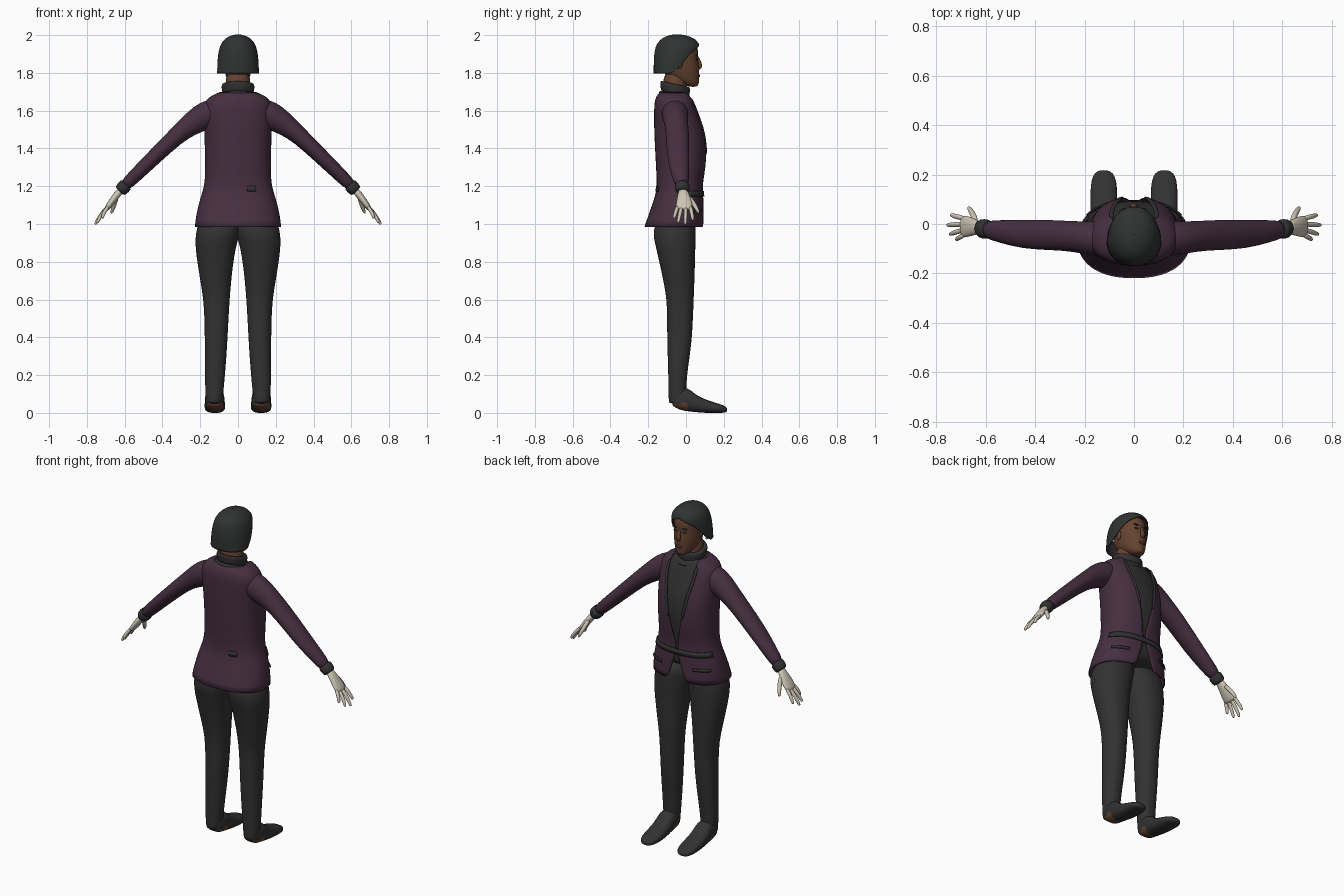
import bpy, math
from mathutils import Vector

cube = bpy.data.objects.get("Cube")
if cube:
    bpy.data.objects.remove(cube)


def material(name, rgb):
    m = bpy.data.materials.new(name)
    m.use_nodes = True
    m.diffuse_color = (*rgb, 1)
    m.node_tree.nodes["Principled BSDF"].inputs["Base Color"].default_value = (*rgb, 1)
    return m


plum = material("plum cloth", (.062, .028, .052))
black = material("charcoal cloth", (.032, .032, .032))
hair_mat = material("dark hair", (.03, .032, .032))
skin = material("brown skin", (.13, .055, .03))
lip = material("lips", (.09, .03, .022))
pale = material("pale gloves", (.6, .55, .45))


def oval(a0, a1, b0, b1, gap=0.0, n=2.0, count=28, closed=True):
    """Superellipse through the limits a0..a1, b0..b1; an open one leaves a gap at +b."""
    pts = []
    for i in range(count if closed else count + 1):
        t = gap + (2 * math.pi - 2 * gap) * i / count
        s, c = math.sin(t), math.cos(t)
        a = math.copysign(abs(s) ** (2 / n), s)
        b = math.copysign(abs(c) ** (2 / n), c)
        pts.append(((a0 + a1) / 2 + (a1 - a0) / 2 * a, (b0 + b1) / 2 + (b1 - b0) / 2 * b))
    return pts


def loft(name, rings, mat, closed=True, cap=True, mirror=False, thick=0, smooth=1):
    """Skin a list of equal rings into one smooth object."""
    k = len(rings[0])
    verts = [p for r in rings for p in r]
    faces = []
    for j in range(len(rings) - 1):
        for i in range(k if closed else k - 1):
            q = (i + 1) % k
            faces.append((j * k + i, j * k + q, (j + 1) * k + q, (j + 1) * k + i))
    if closed and cap:
        faces.append(tuple(range(k))[::-1])
        faces.append(tuple(range((len(rings) - 1) * k, len(rings) * k)))
    me = bpy.data.meshes.new(name)
    me.from_pydata(verts, [], faces)
    import bmesh
    bm = bmesh.new()
    bm.from_mesh(me)
    bmesh.ops.remove_doubles(bm, verts=bm.verts, dist=1e-5)
    bmesh.ops.recalc_face_normals(bm, faces=bm.faces)
    bm.to_mesh(me)
    bm.free()
    me.materials.append(mat)
    ob = bpy.data.objects.new(name, me)
    bpy.context.collection.objects.link(ob)
    for p in me.polygons:
        p.use_smooth = True
    if mirror:
        ob.modifiers.new("Mirror", "MIRROR").use_clip = False
    if smooth:
        ob.modifiers.new("Smooth", "SUBSURF").levels = smooth
        ob.modifiers["Smooth"].render_levels = smooth
    if thick:
        s = ob.modifiers.new("Thickness", "SOLIDIFY")
        s.thickness, s.offset = thick, 0
    return ob


def tube(name, path, mat, mirror=True, count=14):
    """Path rows: x, y, z, radius along y, radius across."""
    rings = []
    for i, row in enumerate(path):
        p = Vector(row[:3])
        d = (Vector(path[min(i + 1, len(path) - 1)][:3]) - Vector(path[max(i - 1, 0)][:3])).normalized()
        u = Vector((0, 1, 0))
        u = (u - d * u.dot(d)).normalized()
        v = d.cross(u)
        rings.append([p + u * a + v * b for a, b in oval(-row[3], row[3], -row[4], row[4], count=count)])
    return loft(name, rings, mat, mirror=mirror)


def ball(name, loc, size, mat, mirror=False):
    x, y, z = loc
    rings = []
    for i in range(7):
        t = math.pi * (i + .05) / 6.1
        r = math.sin(t)
        rings.append([(x + a, y + b, z - size[2] * math.cos(t))
                      for a, b in oval(-size[0] * r, size[0] * r, -size[1] * r, size[1] * r, count=12)])
    return loft(name, rings, mat, mirror=mirror)


# Jacket: height, half width, back, front, half opening
JACKET = [(.985, .226, -.217, .092, .06), (1.05, .219, -.195, .092, .04), (1.12, .202, -.17, .09, .015),
          (1.17, .185, -.155, .086, .006), (1.22, .173, -.151, .086, .01), (1.3, .171, -.156, .102, .028),
          (1.4, .173, -.161, .11, .048), (1.5, .176, -.166, .097, .066), (1.56, .178, -.166, .075, .08),
          (1.62, .18, -.166, .055, .088), (1.66, .165, -.161, .04, .088), (1.682, .13, -.15, .03, .085),
          (1.695, .095, -.135, .022, .08)]
N = 2.3


def body(z):
    for a, b in zip(JACKET, JACKET[1:]):
        if a[0] <= z <= b[0]:
            f = (z - a[0]) / (b[0] - a[0])
            return [p + (q - p) * f for p, q in zip(a, b)]


def opening(row):
    return math.asin((row[4] / row[1]) ** (N / 2))


loft("jacket", [[(a, b, r[0]) for a, b in oval(-r[1], r[1], r[2], r[3], opening(r), N, 40, False)]
                for r in JACKET], plum, closed=False, thick=.006)
loft("shirt", [[(a, b, r[0]) for a, b in oval(-r[1] + .016, r[1] - .016, r[2] + .016, r[3] - .012, 0, N, 40)]
               for r in JACKET[1:]], black)


def band(name, z0, z1, t0, t1, mat, mirror=False):
    """Thin strip lying on the jacket between two heights and two angles."""
    rings = []
    for z in (z0, z1):
        _, rx, yb, yf, _ = body(z)
        row = []
        for i in range(17):
            t = math.radians(t0 + (t1 - t0) * i / 16)
            s, c = math.sin(t), math.cos(t)
            row.append(((rx + .006) * math.copysign(abs(s) ** (2 / N), s),
                        (yb + yf) / 2 + ((yf - yb) / 2 + .006) * math.copysign(abs(c) ** (2 / N), c), z))
        rings.append(row)
    return loft(name, rings, mat, closed=False, mirror=mirror, thick=.006, smooth=0)


band("belt", 1.145, 1.175, -72, 72, black)
band("pocket_flap", 1.065, 1.08, 25, 58, black, True)
band("back_patch", 1.172, 1.2, 153, 168, black)

# Dark edging along the upper lapels
edge = []
for z in (1.36, 1.45, 1.52, 1.58, 1.63, 1.67):
    r = body(z)
    t = opening(r)
    edge.append((r[4] + .004, (r[2] + r[3]) / 2 + (r[3] - r[2]) / 2 * math.cos(t) ** (2 / N) + .003, z, .006, .01))
tube("lapel_edge", edge, black, count=8)

# Collar, tilted down at the front
def collar(name, rows):
    loft(name, [[(a, b, z - .22 * (b + .058)) for a, b in oval(-rx, rx, yb, yf)]
                for z, rx, yb, yf in rows], black)


collar("collar_base", [(1.668, .105, -.145, .035), (1.68, .104, -.145, .034), (1.695, .09, -.135, .022)])
collar("collar_roll", [(1.68, .08, -.13, .015), (1.695, .083, -.133, .018), (1.72, .088, -.137, .022),
                       (1.737, .087, -.136, .022), (1.743, .08, -.13, .015), (1.736, .07, -.12, .005)])

# Sleeves, cuffs and gloves
tube("sleeve", [(.1, -.06, 1.595, .07, .07), (.15, -.058, 1.585, .072, .076), (.2, -.055, 1.56, .067, .072),
                (.255, -.05, 1.523, .062, .059), (.32, -.045, 1.473, .062, .047), (.45, -.042, 1.348, .06, .041),
                (.54, -.03, 1.26, .046, .037), (.612, -.02, 1.19, .036, .033)], plum, count=20)
tube("cuff", [(.59, -.021, 1.211, .036, .034), (.597, -.021, 1.204, .041, .038), (.62, -.018, 1.179, .039, .036),
              (.628, -.018, 1.171, .03, .028)], black, count=20)
tube("palm", [(.615, -.017, 1.185, .024, .02), (.645, -.013, 1.15, .032, .019), (.67, -.01, 1.115, .044, .018),
              (.692, -.01, 1.085, .045, .015), (.7, -.01, 1.075, .036, .01)], pale)
for name, y0, tip in (("index", .022, (.742, .037, 1.02)), ("middle", 0, (.757, -.004, .998)),
                      ("ring", -.022, (.747, -.042, 1.006)), ("little", -.042, (.72, -.064, 1.03))):
    base = Vector((.683, y0, 1.098))
    mid = base.lerp(Vector(tip), .6) + Vector((.005, 0, .004))
    tube(name + "_finger", [(*base, .012, .011), (*mid, .011, .011), (*base.lerp(Vector(tip), .93), .009, .009),
                            (*tip, .005, .005)], pale, count=8)
tube("thumb", [(.64, .008, 1.15, .014, .014), (.652, .04, 1.11, .014, .013), (.665, .06, 1.075, .011, .011),
               (.671, .069, 1.055, .006, .006)], pale, count=8)

# Trousers: height, inner, outer, back, front
LEG = [(1.06, -.02, .19, -.14, .05), (.97, -.012, .222, -.175, .051), (.92, -.002, .226, -.17, .051),
       (.87, .012, .225, -.158, .05), (.8, .024, .216, -.142, .048), (.7, .036, .2, -.12, .045),
       (.6, .044, .183, -.102, .041), (.5, .05, .178, -.1, .037), (.4, .055, .176, -.1, .032),
       (.3, .061, .176, -.097, .02), (.2, .069, .176, -.094, .005), (.1, .078, .172, -.092, 0),
       (.055, .083, .168, -.092, -.002), (.05, .09, .162, -.085, -.01)]
loft("trouser_leg", [[(a, b, z) for a, b in oval(xi, xo, yb, yf, n=2.2)] for z, xi, xo, yb, yf in LEG],
     black, mirror=True)

# Shoes: lengthwise position, inner, outer, bottom, top
SHOE = [(-.075, .09, .158, .042, .09), (-.06, .077, .17, .03, .11), (-.03, .072, .174, .014, .13),
        (.01, .072, .175, .008, .135), (.04, .07, .176, .005, .105), (.08, .068, .177, .001, .08),
        (.13, .067, .177, -.001, .062), (.18, .072, .173, 0, .047), (.207, .085, .16, .001, .036),
        (.218, .105, .14, .006, .025)]
shoe = loft("shoe", [[(a, y, b) for a, b in oval(x0, x1, z0, z1, n=2.5)] for y, x0, x1, z0, z1 in SHOE],
            black, mirror=True)
shoe.data.materials.append(skin)
for p in shoe.data.polygons:
    if p.center.y < .0 and p.center.z < .05:
        p.material_index = 1

# Head and neck: height, half width, back, front
HEAD = [(1.726, .018, .02, .055), (1.735, .035, -.01, .066), (1.755, .052, -.06, .07), (1.78, .064, -.1, .07),
        (1.81, .072, -.125, .071), (1.84, .077, -.14, .069), (1.88, .08, -.15, .064), (1.92, .08, -.15, .066),
        (1.95, .07, -.14, .055), (1.975, .045, -.11, .02)]
loft("head", [[(a, b, z) for a, b in oval(-rx, rx, yb, yf)] for z, rx, yb, yf in HEAD], skin)
loft("neck", [[(a, b, z) for a, b in oval(-.066, .066, -.12, .005)] for z in (1.66, 1.72, 1.82)], skin)
tube("nose", [(0, .058, 1.89, .008, .006), (0, .07, 1.86, .009, .01), (0, .077, 1.84, .012, .015),
              (0, .072, 1.824, .009, .015), (0, .066, 1.82, .004, .008)], skin, mirror=False, count=10)
ball("eye", (.031, .058, 1.872), (.014, .006, .006), hair_mat, True)
ball("eyebrow", (.033, .059, 1.893), (.02, .006, .004), hair_mat, True)
ball("mouth", (0, .069, 1.785), (.023, .007, .008), lip)
ball("ear", (.079, -.035, 1.85), (.01, .018, .03), skin, True)
ball("earring", (.1, -.055, 1.815), (.008, .008, .008), pale, True)

# Hair: height, half width, back, front, half opening in degrees
HAIR = [(1.797, .109, -.168, .03, 96), (1.82, .108, -.168, .036, 78), (1.85, .107, -.168, .044, 68),
        (1.885, .104, -.167, .056, 58), (1.915, .1, -.163, .068, 44), (1.937, .094, -.158, .073, 20),
        (1.955, .087, -.15, .068, 0), (1.978, .068, -.13, .046, 0), (1.994, .042, -.1, .01, 0),
        (2.001, .012, -.065, -.03, 0), (2.001, .001, -.048, -.046, 0)]
loft("hair", [[(a, b, z) for a, b in oval(-rx, rx, yb, yf, math.radians(g), 2.1, 36, False)]
              for z, rx, yb, yf, g in HAIR], hair_mat, closed=False, thick=.006)
